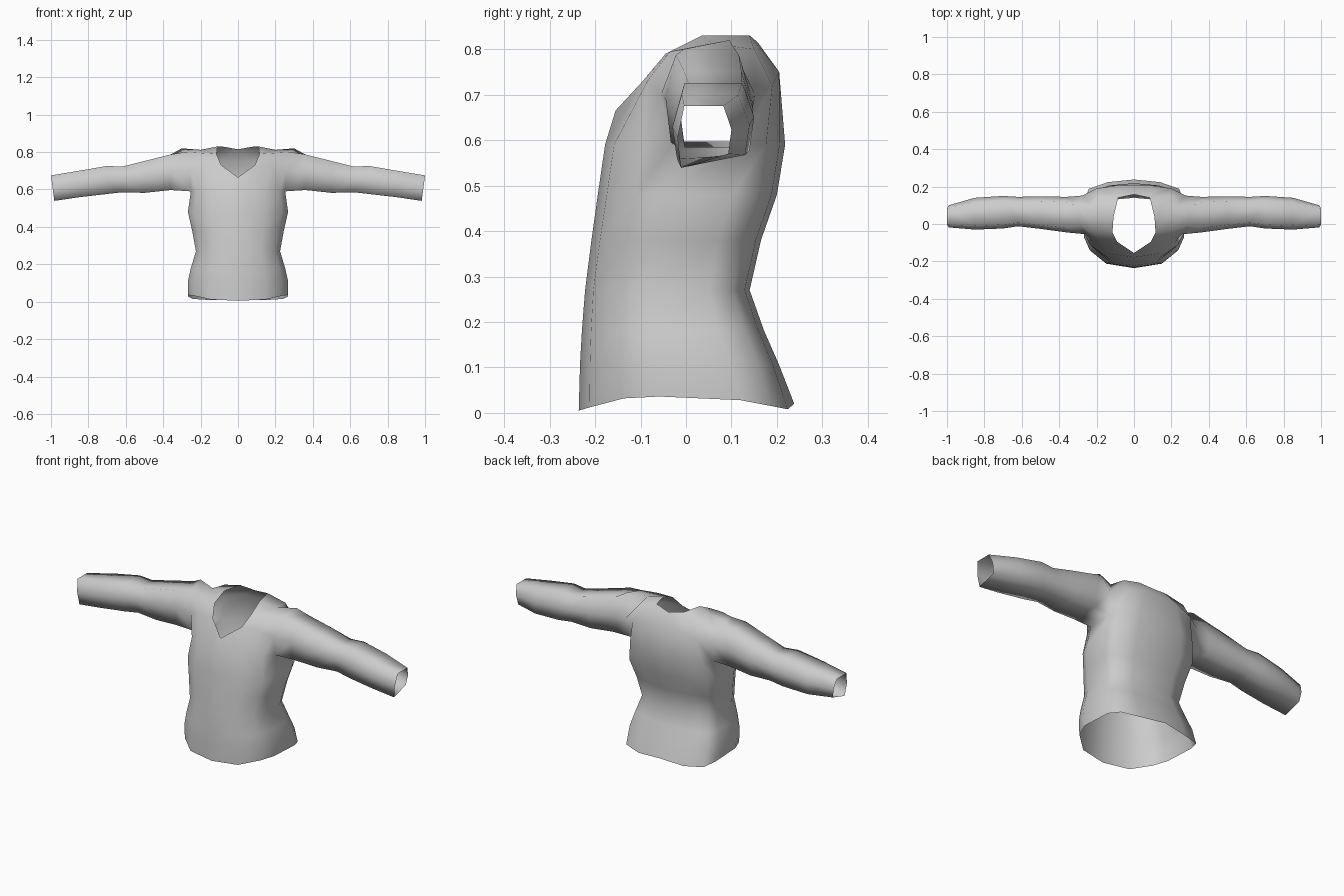
import bpy, bmesh, math

cube = bpy.data.objects.get("Cube")
if cube:
    bpy.data.objects.remove(cube)

# one plain knit colour
mat = bpy.data.materials.new("light grey cloth")
mat.use_nodes = True
GREY = (0.6, 0.6, 0.6, 1)
mat.diffuse_color = GREY
mat.node_tree.nodes["Principled BSDF"].inputs["Base Color"].default_value = GREY
mat.node_tree.nodes["Principled BSDF"].inputs["Roughness"].default_value = 0.8

bm = bmesh.new()


def row(points):
    return [bm.verts.new(p) for p in points]


def bridge(a, b):
    """Quads between two rows of equal length."""
    for i in range(len(a) - 1):
        bm.faces.new((a[i], a[i + 1], b[i + 1], b[i]))


# torso: half outline from front centre to back centre, scaled per level
OUTLINE = [(0, -1), (.55, -.9), (.88, -.58), (1, -.25), (1, .5), (.9, .79), (.52, .94), (0, 1)]
HEM = [-.015, -.008, .012, .016, .008, -.005, -.012, 0]
LEVELS = [  # z, half width, front y, back y
    (.02, .268, -.236, .238), (.11, .268, -.233, .203), (.18, .252, -.229, .172),
    (.27, .225, -.222, .140), (.38, .245, -.208, .165), (.48, .268, -.194, .200),
    (.59, .252, -.178, .218)]
rings = []
for n, (z, w, yf, yb) in enumerate(LEVELS):
    mid, half = (yf + yb) / 2, (yb - yf) / 2
    rings.append(row([(u * w, mid + v * half, z + (HEM[i] if n == 0 else 0))
                      for i, (u, v) in enumerate(OUTLINE)]))
for a, b in zip(rings, rings[1:]):
    bridge(a, b)
L = rings[-1]

# chest, shoulder and upper back rows, each running from neckline to armhole
U = row([(0, -.155, .665), (.09, -.095, .73), (.185, -.085, .73), (.255, -.055, .70)])
N = row([(.115, -.045, .79), (.20, -.035, .795), (.285, -.005, .80)])
V = row([(.11, .035, .83), (.20, .06, .812), (.30, .095, .82)])
W = row([(0, .158, .815), (.085, .14, .83), (.19, .15, .80)])
X = row([(0, .205, .75), (.10, .205, .75), (.20, .19, .72), (.275, .152, .70)])
bridge(L[:4], U)
bridge(U[1:], N)
bridge(N, V)
bridge(V[:2], W[1:])
bridge(W, X[:3])
bm.faces.new((V[1], V[2], X[3], W[2]))
bm.faces.new((W[2], X[3], X[2]))
bridge(X, L[:3:-1])

# sleeve: six-sided tube grown from the armhole to the open cuff
SECTION = [(.06, 0), (0, .5), (.12, 1), (.85, 1), (1, .5), (.94, 0)]
SLEEVE = [  # x, front y, back y, bottom z, top z, back lift
    (.36, -.045, .145, .597, .787, 0), (.50, -.026, .148, .582, .752, 0),
    (.62, -.012, .145, .585, .722, 0), (.70, -.024, .150, .576, .726, 0),
    (.85, -.030, .140, .558, .700, .01), (1.0, -.018, .100, .537, .675, .035)]
prev = [L[3], U[3], N[2], V[2], X[3], L[4]]
for x, yf, yb, zb, zt, lift in SLEEVE:
    cur = row([(x - (.018 * (1 - t) if x == 1.0 else 0), yf + s * (yb - yf),
                zb + t * (zt - zb) + lift * s * (1 - t)) for s, t in SECTION])
    bridge(prev + prev[:1], cur + cur[:1])
    prev = cur

# consistent outward faces
bmesh.ops.recalc_face_normals(bm, faces=bm.faces)
bm.normal_update()
bm.faces.ensure_lookup_table()
if bm.faces[0].normal.y > 0:
    bmesh.ops.reverse_faces(bm, faces=bm.faces)

mesh = bpy.data.meshes.new("sweater")
bm.to_mesh(mesh)
bm.free()
mesh.materials.append(mat)
sweater = bpy.data.objects.new("sweater", mesh)
bpy.context.collection.objects.link(sweater)

# other half
mirror = sweater.modifiers.new("Mirror", "MIRROR")
mirror.use_clip = True
mirror.merge_threshold = 0.001

for p in mesh.polygons:
    p.use_smooth = True
